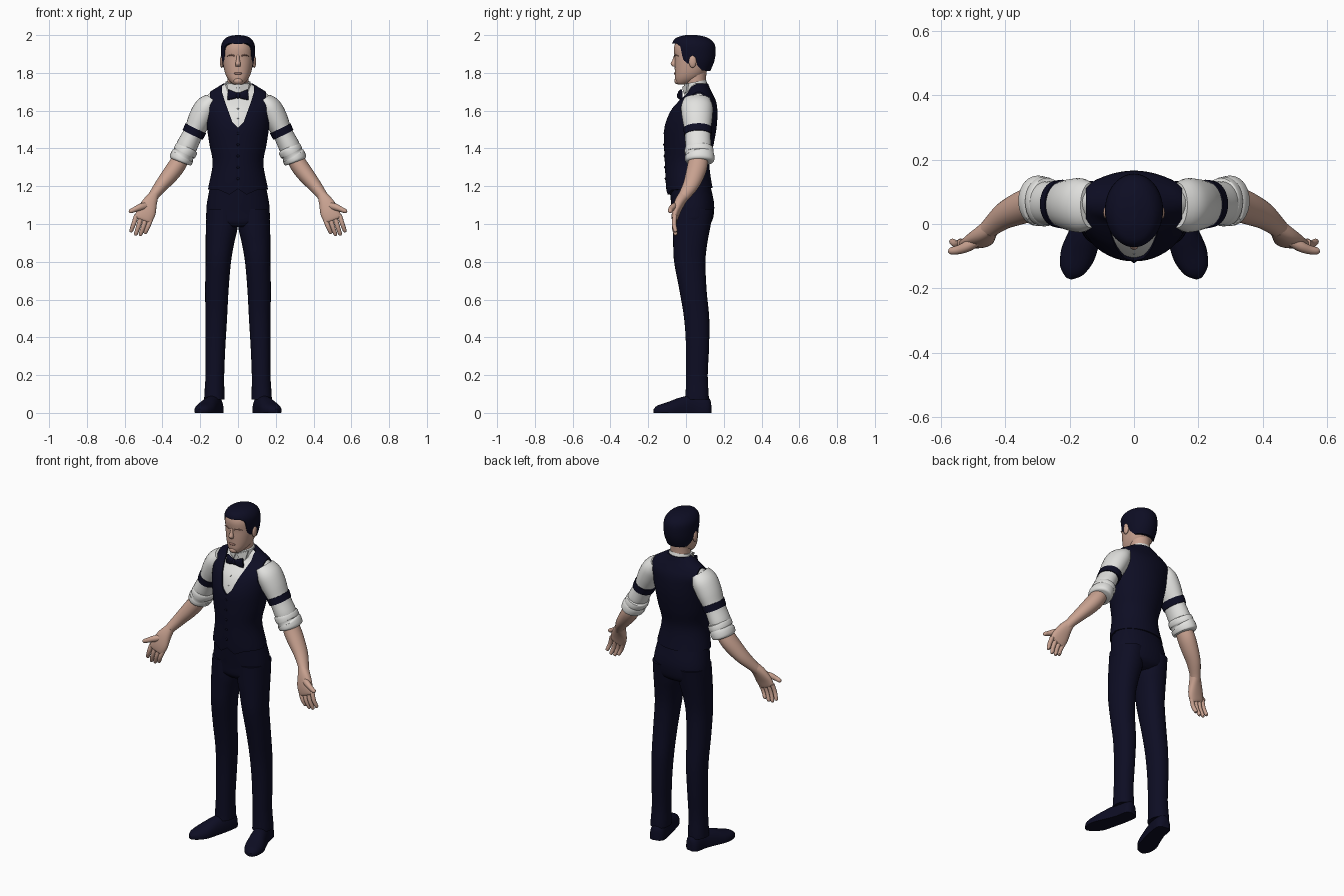
import bpy, bmesh, math
from mathutils import Vector

cube = bpy.data.objects.get("Cube")
if cube:
    bpy.data.objects.remove(cube, do_unlink=True)

X, Y, Z = Vector((1, 0, 0)), Vector((0, 1, 0)), Vector((0, 0, 1))
parts = []


def material(name, rgb):
    mat = bpy.data.materials.new(name)
    mat.use_nodes = True
    mat.diffuse_color = (*rgb, 1)
    mat.node_tree.nodes["Principled BSDF"].inputs["Base Color"].default_value = (*rgb, 1)
    return mat


navy = material("navy", (0.004, 0.004, 0.017))
white = material("shirt_white", (0.76, 0.76, 0.74))
skin = material("skin", (0.58, 0.36, 0.28))
lip = material("lip_brown", (0.36, 0.19, 0.15))


def finish(name, bm, mat):
    bmesh.ops.recalc_face_normals(bm, faces=bm.faces)
    mesh = bpy.data.meshes.new(name)
    bm.to_mesh(mesh)
    bm.free()
    ob = bpy.data.objects.new(name, mesh)
    bpy.context.collection.objects.link(ob)
    if mat:
        mesh.materials.append(mat)
        parts.append(ob)
    return ob


def spline(points, steps):
    """Catmull-Rom samples through the ring data."""
    pts = [Vector(p) for p in points]
    out = []
    for i in range(len(pts) - 1):
        b, c = pts[i], pts[i + 1]
        a, d = pts[max(i - 1, 0)], pts[min(i + 2, len(pts) - 1)]
        for k in range(steps):
            t = k / steps
            out.append(b + (c - a) * (t / 2) + (a * 2 - b * 5 + c * 4 - d) * (t * t / 2)
                       + (b * 3 - a - c * 3 + d) * (t ** 3 / 2))
    return out + [pts[-1]]


def loft(name, points, mat, ref=Y, axis=None, sides=28, power=2, steps=4, floor=False):
    """Skin over rings (x, y, z, half width, half depth along ref)."""
    rows = spline(points, steps)
    bm = bmesh.new()
    rings = []
    for i, row in enumerate(rows):
        ahead, behind = rows[min(i + 1, len(rows) - 1)], rows[max(i - 1, 0)]
        t = axis or (Vector(ahead[:3]) - Vector(behind[:3])).normalized()
        v = (ref - t * ref.dot(t)).normalized()
        u = v.cross(t)
        ring = []
        for k in range(sides):
            ang = math.tau * k / sides
            c, s = math.cos(ang), math.sin(ang)
            c = math.copysign(abs(c) ** (2 / power), c)
            s = math.copysign(abs(s) ** (2 / power), s)
            co = Vector(row[:3]) + u * c * row[3] + v * s * row[4]
            if floor:
                co.z = max(co.z, 0)
            ring.append(bm.verts.new(co))
        rings.append(ring)
    for low, high in zip(rings, rings[1:]):
        for k in range(sides):
            j = (k + 1) % sides
            bm.faces.new((low[k], low[j], high[j], high[k]))
    bm.faces.new(rings[0][::-1])
    bm.faces.new(rings[-1])
    return finish(name, bm, mat)


def body(name, table, mat, grow=0, **options):
    """Upright loft from rows (height, front, back, half width)."""
    rows = [(0, (f + b) / 2, z, w + grow, (b - f) / 2 + grow) for z, f, b, w in table]
    return loft(name, rows, mat, axis=Z, sides=48, **options)


def ball(name, centre, size, mat):
    bm = bmesh.new()
    bmesh.ops.create_uvsphere(bm, u_segments=16, v_segments=10, radius=1)
    bmesh.ops.scale(bm, vec=size, verts=bm.verts)
    bmesh.ops.translate(bm, vec=centre, verts=bm.verts)
    return finish(name, bm, mat)


def prism(name, outline, place, mat=None):
    """Extrude an outline; place(a, b, end) gives the position, end is 0 or 1."""
    bm = bmesh.new()
    near, far = [[bm.verts.new(place(a, b, e)) for a, b in outline] for e in (0, 1)]
    n = len(outline)
    for k in range(n):
        j = (k + 1) % n
        bm.faces.new((near[k], near[j], far[j], far[k]))
    bm.faces.new(near[::-1])
    bm.faces.new(far)
    return finish(name, bm, mat)


def cut(ob, cutter):
    mod = ob.modifiers.new("cut", "BOOLEAN")
    mod.operation, mod.solver, mod.object = "DIFFERENCE", "EXACT", cutter
    bpy.context.view_layer.objects.active = ob
    bpy.ops.object.modifier_apply(modifier=mod.name)
    bpy.data.objects.remove(cutter, do_unlink=True)


def mirrored(half):
    return half + [(-a, b) for a, b in reversed(half) if a]


# Shirt body and waistcoat share one profile
torso = [(1.12, -.09, .15, .164), (1.2, -.10, .133, .15), (1.32, -.106, .118, .128),
         (1.42, -.11, .14, .145), (1.52, -.107, .157, .16), (1.6, -.08, .16, .172),
         (1.65, -.04, .153, .182), (1.69, 0, .135, .155), (1.72, .01, .12, .11), (1.745, .02, .11, .07)]
body("shirt_body", torso[2:], white, grow=-.003)
vest = body("waistcoat", torso, navy, grow=.006)
neckline = mirrored([(0, 1.51), (.03, 1.54), (.052, 1.6), (.07, 1.65), (.085, 1.7), (.085, 1.9)])
cut(vest, prism("neck_cutter", neckline, lambda a, b, e: (a, .05 * e - .3 * (1 - e), b)))
for s in (1, -1):
    armhole = [(.165, 1.53), (.15, 1.6), (.148, 1.9), (.4, 1.9), (.4, 1.53)]
    cut(vest, prism("armhole_cutter", armhole, lambda a, b, e: (s * a, e - .5, b)))
hem = mirrored([(0, 1.185), (.045, 1.155), (.1, 1.18), (.3, 1.19), (.3, 1)])
cut(vest, prism("hem_cutter", hem, lambda a, b, e: (a, .03 * e - .3 * (1 - e), b)))
back_hem = [(.3, 1.19), (-.3, 1.19), (-.3, 1), (.3, 1)]
cut(vest, prism("back_hem_cutter", back_hem, lambda a, b, e: (a, .02 + .4 * e, b)))


def chest(z):
    """Front surface of the torso at a height."""
    for low, high in zip(torso, torso[1:]):
        if low[0] <= z <= high[0]:
            return low[1] + (high[1] - low[1]) * (z - low[0]) / (high[0] - low[0])


for i in range(5):
    z = 1.24 + i * .06
    ball(f"waistcoat_button_{i + 1}", (0, chest(z) - .006, z), (.007, .005, .007), navy)
for i in range(2):
    z = 1.56 + i * .05
    ball(f"shirt_button_{i + 1}", (0, chest(z) + .002, z), (.005, .004, .005), white)

# Collar and bow tie
loft("collar", [(0, .065, 1.67, .08, .075), (0, .055, 1.71, .072, .066), (0, .047, 1.752, .066, .06)], white)
ball("bow_knot", (0, -.035, 1.68), (.013, .014, .016), navy)
for s, side in ((1, "left"), (-1, "right")):
    loft(f"{side}_bow_wing", [(0, -.034, 1.68, .009, .012), (s * .03, -.032, 1.682, .012, .022),
                              (s * .053, -.026, 1.684, .008, .029)], navy, ref=Z, sides=16, power=3)
    wing = [(.004, 1.725), (.02, 1.69), (.05, 1.7), (.062, 1.745)]
    prism(f"{side}_collar_wing", wing, lambda a, b, e: (s * a, -.022 + a * .45 + .008 * e, b), white)

# Neck, head and face
loft("neck", [(0, .06, 1.68, .06, .055), (0, .052, 1.75, .056, .054), (0, .05, 1.82, .058, .06)], skin)
body("head", [(1.738, -.042, .0, .02), (1.748, -.052, .03, .036), (1.77, -.058, .075, .055),
              (1.8, -.059, .105, .069), (1.84, -.06, .128, .078), (1.88, -.06, .14, .083),
              (1.93, -.064, .143, .082), (1.97, -.05, .12, .066), (1.985, -.02, .09, .04)], skin, power=2.2)
loft("nose", [(0, -.057, 1.895, .007, .006), (0, -.061, 1.87, .009, .01), (0, -.065, 1.848, .014, .016),
              (0, -.061, 1.835, .012, .01)], skin, axis=Z, sides=16)
ball("chin", (0, -.046, 1.758), (.024, .016, .018), skin)
ball("lips", (0, -.056, 1.797), (.022, .008, .007), lip)
for s, side in ((1, "left"), (-1, "right")):
    ball(f"{side}_ear", (s * .086, .035, 1.86), (.01, .02, .033), skin)
    loft(f"{side}_eyebrow", [(s * .016, -.062, 1.889, .003, .003), (s * .036, -.057, 1.895, .004, .004),
                             (s * .058, -.041, 1.889, .003, .002)], lip, ref=Z, sides=8)

# Hair, trimmed along the face, ears and nape
hair = body("hair", [(1.79, .0, .118, .066), (1.85, -.05, .146, .085), (1.9, -.066, .156, .09),
                     (1.95, -.073, .152, .088), (1.98, -.06, .125, .07), (1.994, -.03, .09, .045),
                     (2, .0, .055, .012)], navy)
hairline = [(-.3, 1.945), (-.05, 1.955), (-.03, 1.94), (-.02, 1.89), (-.008, 1.85), (.018, 1.85), (.022, 1.885),
            (.05, 1.885), (.06, 1.84), (.085, 1.812), (.3, 1.803), (.3, 1.6), (-.3, 1.6)]
cut(hair, prism("hairline_cutter", hairline, lambda a, b, e: (e - .5, a, b)))

# Trouser seat
body("trouser_seat", [(.985, -.05, .1, .08), (1.01, -.068, .135, .16), (1.06, -.073, .148, .168),
                      (1.12, -.08, .147, .163), (1.22, -.09, .125, .143)], navy, power=2.2)

for s, side in ((1, "left"), (-1, "right")):
    # Trouser leg rows: height, inner, outer, front, back
    leg = [(1.08, .0, .165, -.07, .145), (.98, .002, .17, -.07, .128), (.9, .02, .171, -.068, .113),
           (.8, .037, .171, -.063, .103), (.65, .05, .174, -.035, .109), (.5, .058, .172, -.01, .123),
           (.35, .067, .172, 0, .122), (.2, .073, .172, 0, .115), (.1, .072, .178, -.002, .12), (.07, .072, .179, -.004, .121)]
    loft(f"{side}_trouser_leg", [(s * (i + o) / 2, (f + b) / 2, z, (o - i) / 2, (b - f) / 2)
                                 for z, i, o, f, b in leg], navy, axis=Z, power=2.2)
    # Shoe, flattened on the ground and turned outward
    shoe = [(.114, .13, .012, .02, .05), (.118, .11, .012, .042, .075), (.13, .04, .012, .045, .082),
            (.152, -.03, .012, .05, .07), (.175, -.095, .012, .054, .045), (.194, -.145, .01, .038, .03),
            (.203, -.169, .008, .01, .012)]
    loft(f"{side}_shoe", [(s * x, *rest) for x, *rest in shoe], navy, ref=Z, power=2.3, floor=True)

    # Sleeve, armband and rolled cuff
    def limb(part, rows, mat, **options):
        return loft(f"{side}_{part}", [(s * x, *rest) for x, *rest in rows], mat, **options)

    limb("sleeve", [(.135, .058, 1.66, .04, .07), (.165, .058, 1.62, .062, .084), (.198, .06, 1.56, .064, .08),
                    (.235, .062, 1.485, .053, .068), (.272, .065, 1.41, .056, .068), (.29, .068, 1.37, .05, .06)], white)
    limb("armband", [(.223, .062, 1.507, .061, .076), (.24, .063, 1.472, .059, .073)], navy)
    limb("rolled_cuff", [(.268, .068, 1.408, .05, .066), (.272, .068, 1.4, .061, .075), (.283, .07, 1.378, .062, .077),
                         (.287, .07, 1.37, .056, .072), (.293, .072, 1.36, .063, .078), (.305, .072, 1.336, .061, .077),
                         (.308, .072, 1.329, .05, .066)], white)

    # Forearm, palm, fingers and thumb
    limb("forearm", [(.285, .068, 1.38, .04, .045), (.32, .062, 1.315, .046, .053), (.36, .047, 1.26, .044, .05),
                     (.405, .025, 1.205, .036, .042), (.447, -.01, 1.15, .028, .031), (.465, -.03, 1.12, .029, .027)], skin)
    limb("palm", [(.447, -.012, 1.15, .026, .029), (.468, -.035, 1.11, .04, .027), (.485, -.052, 1.065, .05, .022),
                  (.5, -.06, 1.03, .048, .016), (.504, -.061, 1.02, .042, .01)], skin, power=2.3)
    for i, finger in enumerate(("little", "ring", "middle", "index")):
        o = (i - 1.5) * .025
        drop = (.074, .092, .098, .088)[i]
        x, z = .5 + o, 1.035 + o * .3
        limb(f"{finger}_finger", [(x, -.058, z, .013, .012), (x + .014, -.063, z - drop / 2, .012, .012),
                                  (x + .028, -.055, z - drop * .93, .01, .01), (x + .03, -.053, z - drop, .004, .004)],
             skin, sides=12)
    limb("thumb", [(.475, -.045, 1.1, .018, .016), (.515, -.068, 1.09, .018, .017), (.545, -.08, 1.078, .014, .014),
                   (.57, -.084, 1.067, .011, .011), (.577, -.084, 1.064, .004, .004)], skin, sides=14)

# Smooth shading with crisp seams
bpy.ops.object.select_all(action="DESELECT")
for ob in parts:
    ob.select_set(True)
bpy.context.view_layer.objects.active = parts[0]
bpy.ops.object.shade_smooth_by_angle(angle=math.radians(40))
